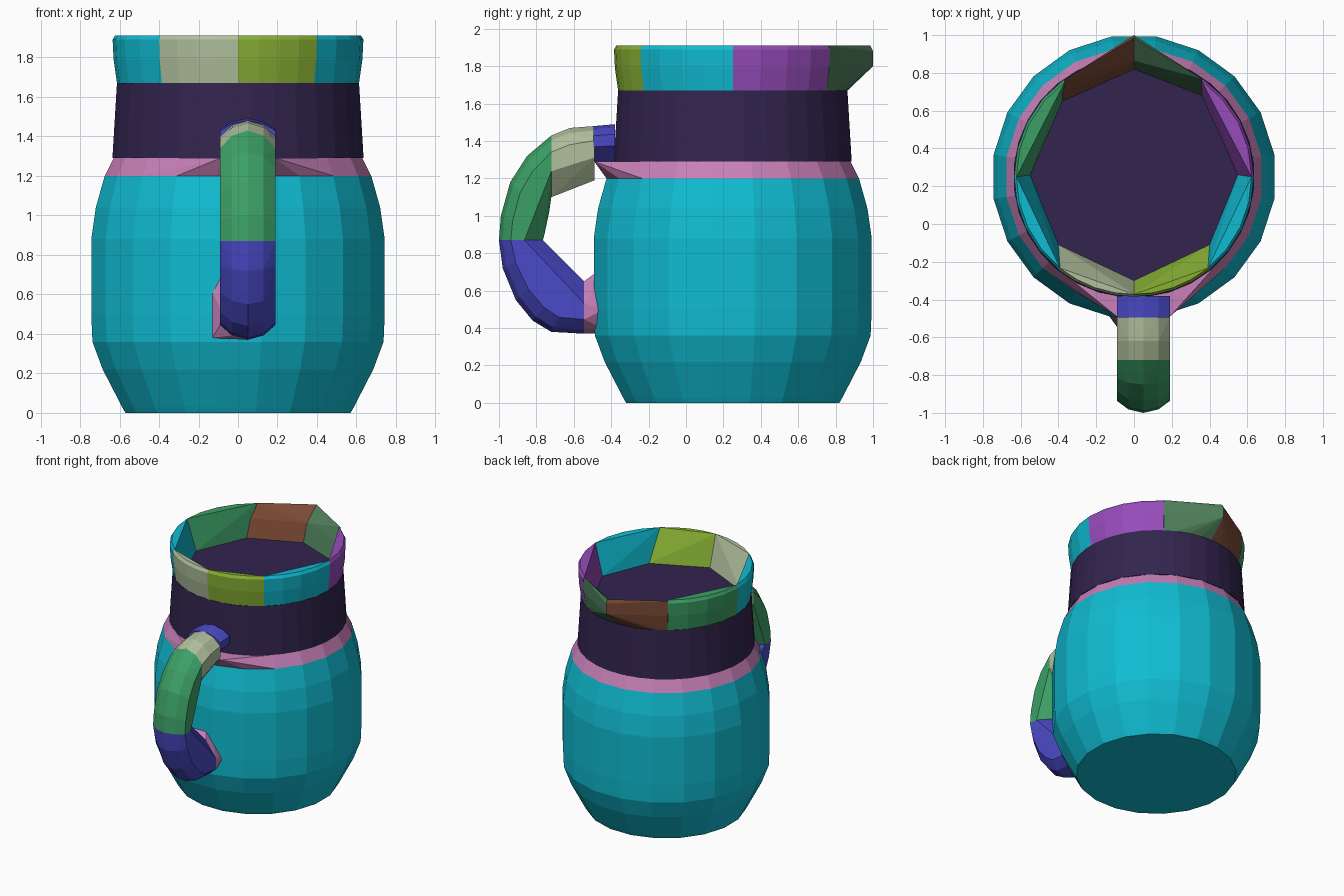
import bpy, bmesh, math

cube = bpy.data.objects.get("Cube")
if cube:
    bpy.data.objects.remove(cube)

CY = 0.25       # jug axis
HX = 0.05       # handle centre plane


def material(name, hex_code):
    srgb = [int(hex_code[i:i + 2], 16) / 255 for i in (0, 2, 4)]
    col = [c / 12.92 if c < 0.04 else ((c + 0.055) / 1.055) ** 2.4 for c in srgb] + [1]
    m = bpy.data.materials.new(name)
    m.use_nodes = True
    m.diffuse_color = col
    m.node_tree.nodes["Principled BSDF"].inputs["Base Color"].default_value = col
    return m


MATS = {n: material(n, h) for n, h in {
    "teal": "10BCD2", "pink": "C880B8", "dark_violet": "32244E",
    "sage": "B0C09C", "olive": "88B034", "purple": "964CBA",
    "moss": "4E7E5A", "brown": "7C4A36", "green": "3CA066",
    "blue": "4A4AC8"}.items()}


def hull(name, points, mat):
    """Convex solid around the points, with flat faces merged."""
    bm = bmesh.new()
    for p in points:
        bm.verts.new(p)
    bmesh.ops.remove_doubles(bm, verts=bm.verts, dist=0.001)
    res = bmesh.ops.convex_hull(bm, input=bm.verts)
    loose = {g for g in res["geom_interior"] + res["geom_unused"]
             if isinstance(g, bmesh.types.BMVert)}
    bmesh.ops.delete(bm, geom=list(loose), context="VERTS")
    bmesh.ops.dissolve_limit(bm, angle_limit=0.01, verts=bm.verts, edges=bm.edges)
    bmesh.ops.recalc_face_normals(bm, faces=bm.faces)
    me = bpy.data.meshes.new(name)
    bm.to_mesh(me)
    bm.free()
    me.materials.append(MATS[mat])
    ob = bpy.data.objects.new(name, me)
    bpy.context.collection.objects.link(ob)
    return ob


def polar(r, deg, z):
    a = math.radians(deg)
    return (r * math.cos(a), CY + r * math.sin(a), z)


def rings(profile, n=20):
    """Rings of points; flats face the axes, so the radius is across flats."""
    k = 1 / math.cos(math.pi / n)
    return [polar(r * k, (i + 0.5) * 360 / n, z) for r, z in profile for i in range(n)]


# Belly, collar and neck
hull("body", rings([(0.57, 0), (0.587, 0.03), (0.685, 0.22), (0.737, 0.36),
                    (0.743, 0.5), (0.743, 0.88), (0.72, 1.04), (0.675, 1.2)]), "teal")
hull("collar", rings([(0.675, 1.2), (0.63, 1.29)])
     + [(HX + s * 0.14, -0.49, 1.29) for s in (-1, 1)], "pink")
hull("neck", rings([(0.636, 1.29), (0.613, 1.67)], 32), "dark_violet")

# Rim: eight wedges, each with a round outside and a flat sloping inside
ANGLES = [-90, -51, 0, 55, 90, 126, 180, 231, 270]
FLOOR = [(0, -0.3), (0.4, -0.11), (0.55, 0.26), (0.36, 0.68),
         (0, 0.82), (-0.38, 0.65), (-0.55, 0.26), (-0.4, -0.11)]
COLOURS = ["olive", "teal", "purple", "moss", "brown", "green", "teal", "sage"]
for i, colour in enumerate(COLOURS):
    a, b = ANGLES[i], ANGLES[i + 1]
    arc = [a + (b - a) * t / 4 for t in range(5)]
    pts = [polar(0.613, d, 1.67) for d in arc]
    inner = [FLOOR[i], FLOOR[(i + 1) % 8]]
    pts += [(x, y, 1.67) for x, y in inner]
    if colour in ("moss", "brown"):
        # Pouring lip, drawn out to a point at the back
        side = a if colour == "moss" else b
        pts += [polar(0.632, side, z) for z in (1.79, 1.91)]
        pts += [(0, 1.0, 1.8), (0, 1.0, 1.88), (0, 0.985, 1.91)]
        pts += [(x, y + 0.045, 1.81) for x, y in inner]
        hull("spout_" + ("left" if colour == "moss" else "right"), pts, colour)
    else:
        pts += [polar(r, d, z) for d in arc
                for r, z in ((0.63, 1.79), (0.635, 1.89), (0.622, 1.912))]
        hull(f"rim_segment_{i + 1}", pts, colour)


# Handle: sections with a ridge outside and a narrower inside
def section(outer, inner):
    pts = []
    for t, w in ((0, 0), (0.08, 0.08), (0.27, 0.14), (0.58, 0.14), (1, 0.05)):
        y = outer[0] + (inner[0] - outer[0]) * t
        z = outer[1] + (inner[1] - outer[1]) * t
        pts += [(HX + w, y, z), (HX - w, y, z)]
    return pts


def handle_part(name, mat, pairs):
    hull(name, [p for o, i in pairs for p in section(o, i)], mat)


handle_part("handle_top_joint", "blue",
            [((-0.38, 1.49), (-0.38, 1.29)), ((-0.495, 1.48), (-0.495, 1.29))])
handle_part("handle_top", "sage",
            [((-0.49, 1.48), (-0.49, 1.19)), ((-0.62, 1.47), (-0.62, 1.14)),
             ((-0.72, 1.43), (-0.72, 1.1))])
handle_part("handle_middle", "green",
            [((-0.72, 1.43), (-0.72, 1.1)), ((-0.85, 1.32), (-0.73, 1.03)),
             ((-0.94, 1.18), (-0.74, 0.98)), ((-0.99, 1.0), (-0.755, 0.91)),
             ((-1.0, 0.87), (-0.765, 0.87))])
handle_part("handle_lower", "blue",
            [((-1.0, 0.87), (-0.765, 0.87)), ((-0.98, 0.72), (-0.72, 0.825)),
             ((-0.91, 0.55), (-0.66, 0.765)), ((-0.82, 0.44), (-0.6, 0.705)),
             ((-0.72, 0.38), (-0.57, 0.67)), ((-0.545, 0.37), (-0.545, 0.65))])

# Pink pad joining the handle foot to the belly
hull("handle_foot", section((-0.545, 0.37), (-0.545, 0.65))
     + [(x, y, z) for y in (-0.49, -0.44)
        for x, z in ((-0.13, 0.38), (-0.13, 0.61), (-0.09, 0.69), (0.06, 0.69),
                     (0.18, 0.5), (0.13, 0.4), (0.05, 0.37))], "pink")
